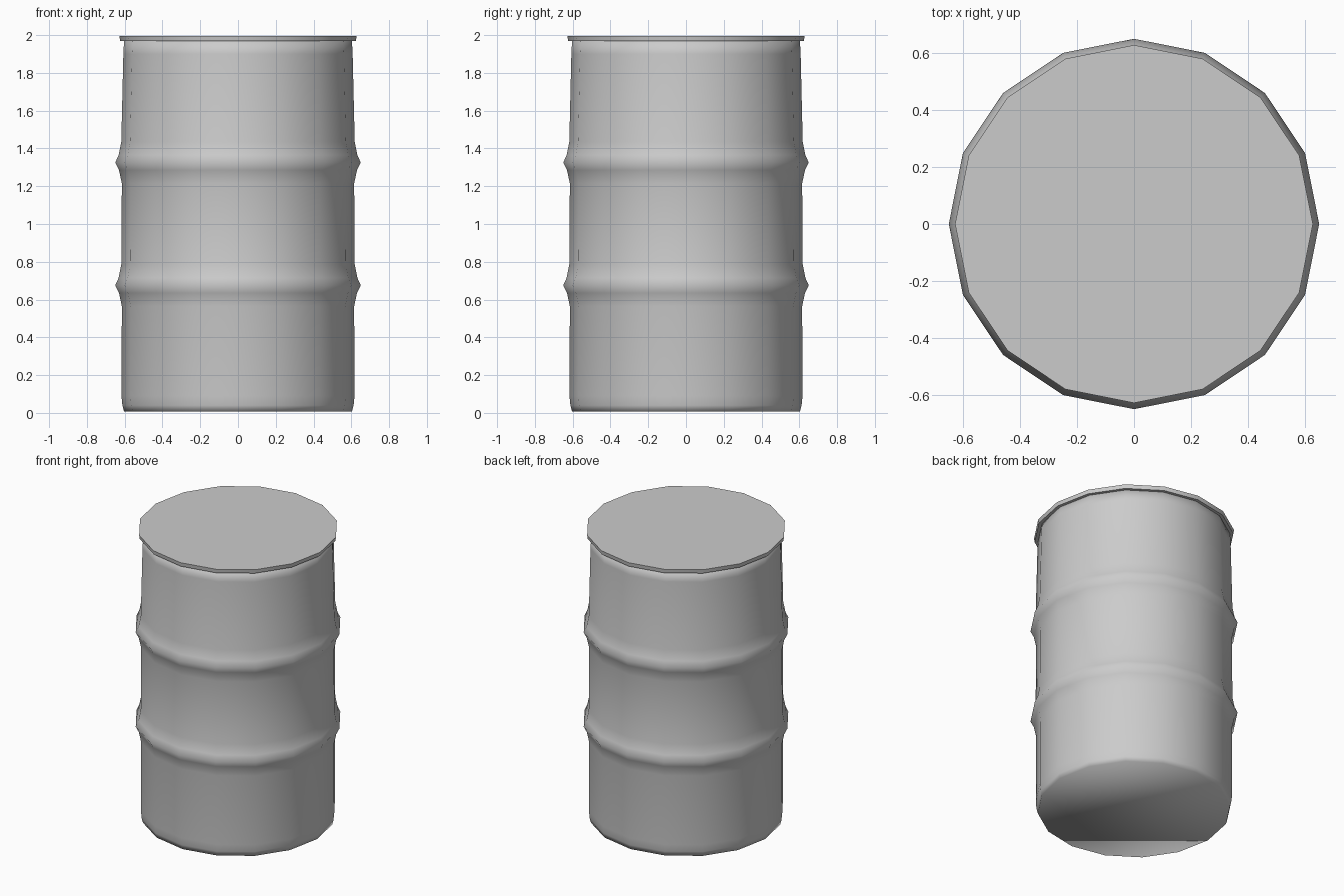
import bpy, bmesh
from math import cos, sin, pi

if "Cube" in bpy.data.objects:
    bpy.data.objects.remove(bpy.data.objects["Cube"])

SIDES = 16


def lathe(name, profile, sharp_angle):
    """Spin a (radius, z) profile into a closed 16-sided solid."""
    bm = bmesh.new()
    rings = [[bm.verts.new((r * cos(2 * pi * i / SIDES), r * sin(2 * pi * i / SIDES), z))
              for i in range(SIDES)] for r, z in profile]
    for low, high in zip(rings, rings[1:]):
        for i in range(SIDES):
            j = (i + 1) % SIDES
            bm.faces.new((low[i], low[j], high[j], high[i]))
    bm.faces.new(rings[0][::-1])
    bm.faces.new(rings[-1])
    mesh = bpy.data.meshes.new(name)
    bm.to_mesh(mesh)
    bm.free()
    obj = bpy.data.objects.new(name, mesh)
    bpy.context.collection.objects.link(obj)
    bpy.ops.object.select_all(action='DESELECT')
    obj.select_set(True)
    bpy.context.view_layer.objects.active = obj
    bpy.ops.object.shade_smooth_by_angle(angle=sharp_angle)
    return obj


# Drum wall: rounded foot, two rolled hoops, slight taper towards the top
def hoop(z):
    return [(0.615, z - 0.11), (0.63, z - 0.04), (0.65, z), (0.632, z + 0.04), (0.618, z + 0.11)]


lathe("drum_body",
      [(0.604, 0.008), (0.612, 0.04), (0.617, 0.09)] + hoop(0.675) + hoop(1.325)
      + [(0.607, 1.9), (0.603, 1.975)], pi)

# Flat lid that overhangs the wall a little
lathe("lid", [(0.624, 1.968), (0.628, 1.995)], pi / 6)
